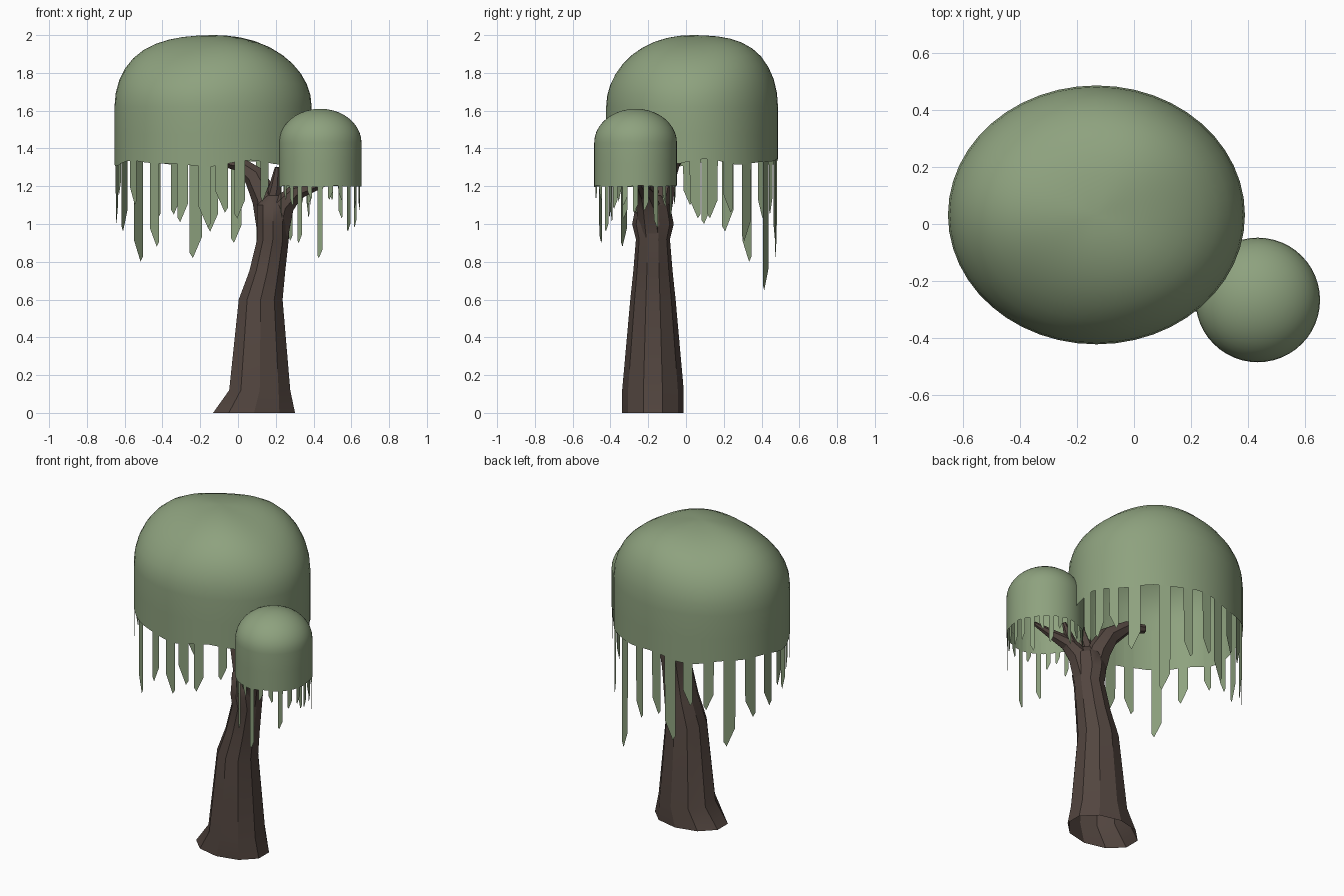
import bpy, random
from math import sin, cos, pi, radians
from mathutils import Vector

if "Cube" in bpy.data.objects:
    bpy.data.objects.remove(bpy.data.objects["Cube"])

random.seed(4)


def material(name, rgb):
    m = bpy.data.materials.new(name)
    m.diffuse_color = (*rgb, 1)
    m.use_nodes = True
    m.node_tree.nodes["Principled BSDF"].inputs["Base Color"].default_value = m.diffuse_color
    return m


LEAF = material("leaf_green", (0.27, 0.36, 0.21))
BARK = material("bark_brown", (0.085, 0.06, 0.05))


def make(name, verts, faces, mat, angle=None):
    me = bpy.data.meshes.new(name)
    me.from_pydata(verts, [], faces)
    me.materials.append(mat)
    ob = bpy.data.objects.new(name, me)
    bpy.context.collection.objects.link(ob)
    bpy.ops.object.select_all(action='DESELECT')
    ob.select_set(True)
    bpy.context.view_layer.objects.active = ob
    if angle:
        bpy.ops.object.shade_smooth_by_angle(angle=radians(angle))
    return ob


def bridge(rings, n):
    return [(r * n + i, r * n + (i + 1) % n, (r + 1) * n + (i + 1) % n, (r + 1) * n + i)
            for r in range(rings - 1) for i in range(n)]


def canopy(name, centre, radii, rim, shoulder, top, lump, wave, n=48, steps=10):
    """Open-bottomed dome: straight skirt with a wavy rim, domed top."""
    (cx, cy), (rx, ry) = centre, radii
    verts = []
    for k in range(-2, steps):
        a = max(k, 0) / steps * pi / 2
        for i in range(n):
            t = 2 * pi * i / n
            z = shoulder + (top - shoulder) * sin(a)
            z += lump * sin(2 * a) * cos(a) * (1 + sin(t) - 0.8 * cos(3 * t))
            if k == -2:
                z = rim + wave * (sin(5 * t + 1) + 0.6 * sin(9 * t) + 0.5 * sin(t))
            elif k == -1:
                z = (rim + shoulder) / 2
            verts.append((cx + rx * cos(a) * cos(t), cy + ry * cos(a) * sin(t), z))
    faces = bridge(steps + 2, n)
    last = len(verts) - n
    verts.append((cx, cy, top))
    faces += [(last + i, last + (i + 1) % n, len(verts) - 1) for i in range(n)]
    return make(name, verts, faces, LEAF, 40)


def strands(name, centre, radii, top, items):
    """Flat hanging strips with slanted tips; items are (angle, width, tip z)."""
    verts, faces = [], []
    for deg, w, tip in items:
        t = radians(deg)
        p = Vector((centre[0] + radii[0] * cos(t), centre[1] + radii[1] * sin(t), 0))
        side = Vector((-radii[0] * sin(t), radii[1] * cos(t), 0)).normalized() * w / 2
        s = random.choice((-1, 1))
        b = len(verts)
        for k, z in ((-s, top), (s, top), (s * 0.9, tip + w * 1.6), (-s * 0.5, tip), (-s, tip + w * 0.4)):
            verts.append(p + side * k + Vector((0, 0, z)))
        faces.append(tuple(range(b, b + 5)))
    return make(name, verts, faces, LEAF)


def limb(name, path, n, tilt=True):
    """Loft of elliptical rings; path points are (x, y, z, rx, ry)."""
    pts = [Vector(p[:3]) for p in path]
    verts = []
    for j, p in enumerate(path):
        d = pts[min(j + 1, len(pts) - 1)] - pts[max(j - 1, 0)]
        q = Vector((0, 0, 1)).rotation_difference(d)
        for i in range(n):
            t = 2 * pi * (i + 0.5) / n
            v = Vector((p[3] * cos(t), p[4] * sin(t), 0))
            verts.append(pts[j] + (q @ v if tilt else v))
    faces = bridge(len(path), n)
    if tilt:
        faces.append(tuple(range(len(verts) - n, len(verts))))
    return make(name, verts, faces, BARK, 30)


# Trunk with flared foot and open base
limb("trunk", [(0.085, -0.175, 0, 0.228, 0.163), (0.115, -0.175, 0.12, 0.17, 0.163),
               (0.12, -0.175, 0.6, 0.122, 0.12), (0.155, -0.175, 0.75, 0.1, 0.104),
               (0.185, -0.175, 0.92, 0.088, 0.09), (0.185, -0.175, 1.0, 0.088, 0.11),
               (0.185, -0.175, 1.1, 0.09, 0.09), (0.19, -0.175, 1.15, 0.05, 0.05)], 10, tilt=False)


def branch(name, pts):
    limb(name, [(*p, p[3]) for p in pts], 7)


# Branches reaching into both canopies
branch("left_branch", [(0.18, -0.17, 0.97, 0.08), (0.15, -0.14, 1.13, 0.075), (0.09, -0.11, 1.25, 0.06),
                       (0.0, -0.07, 1.32, 0.04), (-0.11, -0.04, 1.34, 0.025)])
branch("right_branch", [(0.2, -0.18, 0.95, 0.075), (0.24, -0.2, 1.1, 0.065), (0.31, -0.22, 1.17, 0.045),
                        (0.4, -0.24, 1.2, 0.03), (0.52, -0.26, 1.24, 0.012)])
branch("right_twig", [(0.26, -0.2, 1.1, 0.045), (0.31, -0.2, 1.19, 0.03), (0.35, -0.2, 1.28, 0.012)])
branch("middle_twig", [(0.18, -0.17, 1.1, 0.05), (0.2, -0.19, 1.2, 0.035), (0.21, -0.21, 1.3, 0.015)])

# Canopies
BIG, BIG_R = (-0.132, 0.032), (0.522, 0.455)
SMALL, SMALL_R = (0.435, -0.267), (0.219, 0.219)
canopy("large_canopy", BIG, BIG_R, 1.325, 1.62, 2.0, 0.025, 0.012)
canopy("small_canopy", SMALL, SMALL_R, 1.2, 1.43, 1.61, 0, 0.003)

# Hanging strands
strands("large_canopy_strands", BIG, [r * 0.99 for r in BIG_R], 1.58, [
    (2, 0.06, 1.03), (14, 0.06, 1.03), (25, 0.06, 1.06), (40, 0.07, 0.91), (60, 0.07, 0.65),
    (76, 0.06, 0.9), (90, 0.06, 0.96), (100, 0.07, 0.82), (112, 0.06, 1.05), (126, 0.06, 1.03),
    (140, 0.07, 0.8), (155, 0.07, 0.96), (170, 0.06, 1.0), (183, 0.05, 1.1), (197, 0.05, 1.15),
    (215, 0.06, 1.1), (233, 0.06, 0.88), (252, 0.06, 1.01), (265, 0.07, 0.98), (275, 0.07, 1.06),
    (286, 0.06, 1.03), (302, 0.05, 1.12)])
long_tips = {2: 0.98, 4: 1.03, 11: 1.0, 13: 1.03, 16: 0.9, 18: 0.82, 21: 0.96}
strands("small_canopy_strands", SMALL, [r * 0.98 for r in SMALL_R], 1.28, [
    (i * 15, 0.028, long_tips.get(i, random.uniform(1.04, 1.14))) for i in range(24)])
